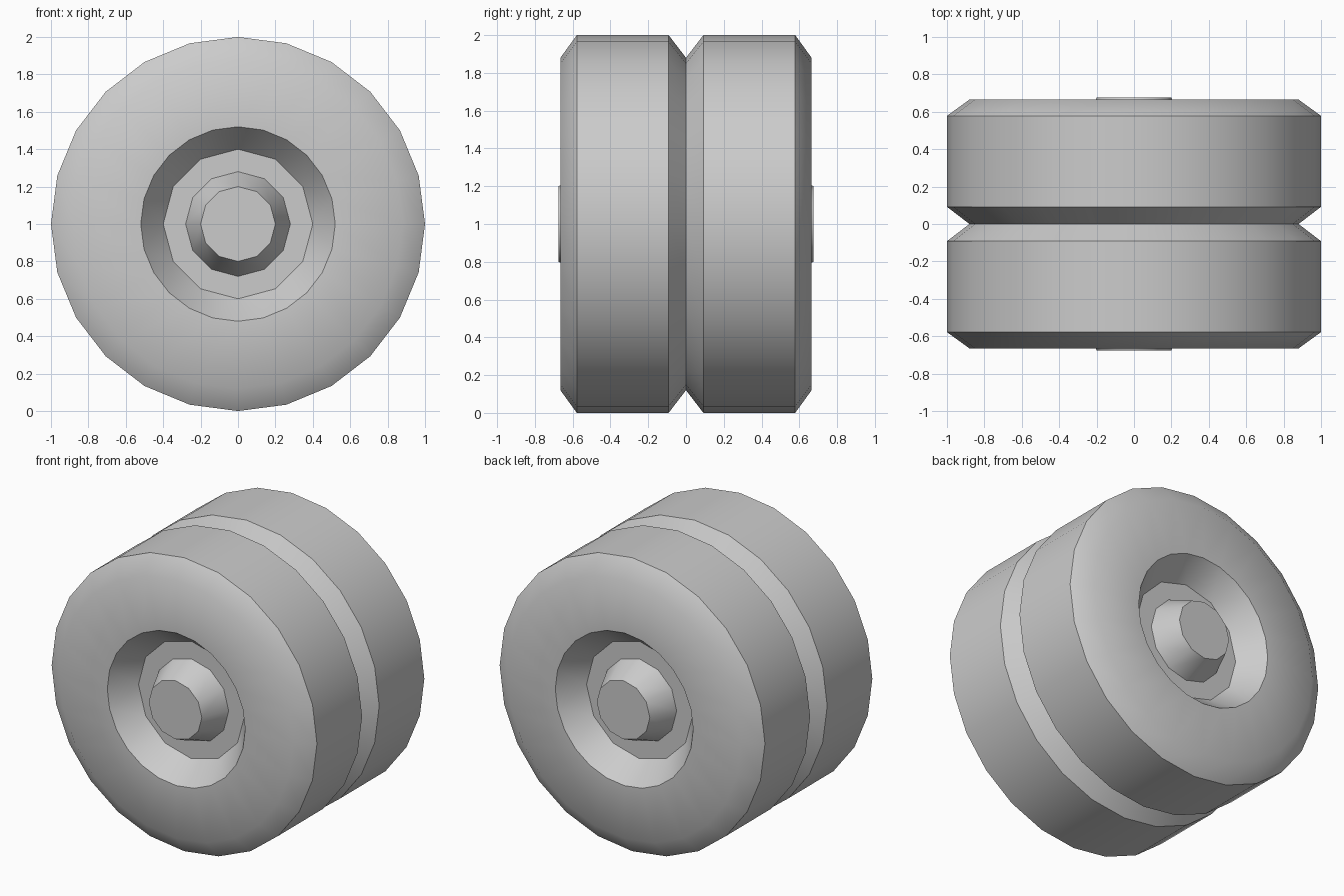
import bpy, bmesh, math

if "Cube" in bpy.data.objects:
    bpy.data.objects.remove(bpy.data.objects["Cube"])

CZ = 1.0


def ring(bm, n, r, y):
    return [bm.verts.new((r * math.sin(2 * math.pi * i / n), y,
                          CZ + r * math.cos(2 * math.pi * i / n))) for i in range(n)]


def bridge(bm, a, b):
    n = len(a)
    for i in range(n):
        k = (i + 1) % n
        bm.faces.new((a[i], a[k], b[k], b[i]))


def finish(bm, name, probe, outward):
    """Make normals consistent, with the probe face pointing along outward."""
    bmesh.ops.recalc_face_normals(bm, faces=bm.faces[:])
    bm.normal_update()
    if outward(probe) < 0:
        bmesh.ops.reverse_faces(bm, faces=bm.faces[:])
    mesh = bpy.data.meshes.new(name)
    bm.to_mesh(mesh)
    bm.free()
    ob = bpy.data.objects.new(name, mesh)
    bpy.context.collection.objects.link(ob)
    bpy.ops.object.select_all(action='DESELECT')
    ob.select_set(True)
    bpy.context.view_layer.objects.active = ob
    bpy.ops.object.shade_smooth_by_angle(angle=math.radians(40))
    return ob


# Twin tyres: chamfered treads meeting in a central V groove
half = [(0.52, -0.665), (0.88, -0.665), (1.0, -0.578), (1.0, -0.092)]
profile = half + [(0.88, 0.0)] + [(r, -y) for r, y in reversed(half)]
bm = bmesh.new()
rings = [ring(bm, 24, r, y) for r, y in profile]
for a, b in zip(rings, rings[1:]):
    bridge(bm, a, b)
bm.faces.ensure_lookup_table()
tread = bm.faces[24 * 2]
finish(bm, "twin_tyres", tread,
       lambda f: f.normal.x * f.calc_center_median().x
       + f.normal.z * (f.calc_center_median().z - CZ))

# Recessed rim and tapered hub on each side
for side, name in ((-1, "front_hub"), (1, "back_hub")):
    bm = bmesh.new()
    lip = ring(bm, 24, 0.52, side * 0.665)
    floor = ring(bm, 12, 0.40, side * 0.50)
    # Rim wall steps from 24 sides down to 12
    for j in range(12):
        k = (j + 1) % 12
        mid, end = lip[2 * j + 1], lip[(2 * j + 2) % 24]
        bm.faces.new((floor[j], lip[2 * j], mid))
        bm.faces.new((floor[j], mid, floor[k]))
        bm.faces.new((floor[k], mid, end))
    base = ring(bm, 12, 0.28, side * 0.50)
    tip = ring(bm, 12, 0.20, side * 0.675)
    bridge(bm, floor, base)
    bridge(bm, base, tip)
    cap = bm.faces.new(tip)
    finish(bm, name, cap, lambda f: f.normal.y * side)
